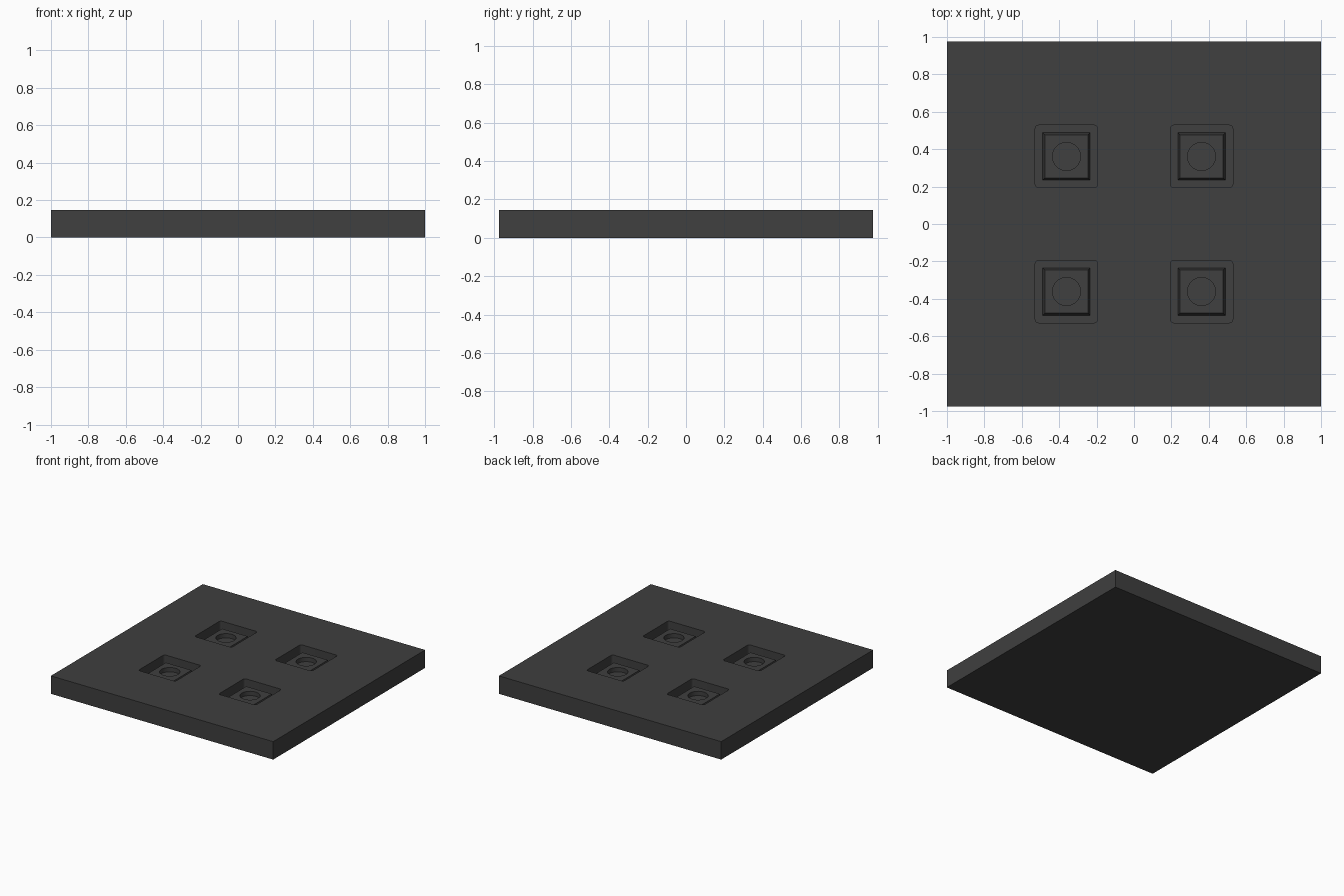
import bpy, bmesh, math
from mathutils import Matrix

if "Cube" in bpy.data.objects:
    bpy.data.objects.remove(bpy.data.objects["Cube"])

W, D, H = 2.0, 1.952, 0.146      # plate size
P = 0.361                        # socket offset from the centre
FLOOR, TOP = 0.06, 0.115         # socket floor, pedestal top
CENTRES = [(x, y) for x in (-P, P) for y in (-P, P)]

mat = bpy.data.materials.new("dark_grey")
mat.diffuse_color = (0.05, 0.05, 0.05, 1)
mat.use_nodes = True
mat.node_tree.nodes["Principled BSDF"].inputs["Base Color"].default_value = mat.diffuse_color


def make(name, bm):
    bmesh.ops.recalc_face_normals(bm, faces=bm.faces)
    me = bpy.data.meshes.new(name)
    bm.to_mesh(me)
    bm.free()
    ob = bpy.data.objects.new(name, me)
    bpy.context.collection.objects.link(ob)
    me.materials.append(mat)
    return ob


def box(bm, sx, sy, z0, z1, x=0, y=0):
    m = Matrix.Translation((x, y, (z0 + z1) / 2)) @ Matrix.Diagonal((sx, sy, z1 - z0, 1))
    return bmesh.ops.create_cube(bm, size=1, matrix=m)["verts"]


def cut(ob, cutter):
    mod = ob.modifiers.new("cut", "BOOLEAN")
    mod.operation, mod.solver, mod.object = "DIFFERENCE", "EXACT", cutter
    bpy.context.view_layer.objects.active = ob
    bpy.ops.object.modifier_apply(modifier=mod.name)
    bpy.data.objects.remove(cutter)


# plate
bm = bmesh.new()
box(bm, W, D, 0, H)
plate = make("plate", bm)

# four rounded square sockets
bm = bmesh.new()
for x, y in CENTRES:
    box(bm, 0.334, 0.334, FLOOR, H + 0.1, x, y)
upright = [e for e in bm.edges if abs(e.verts[0].co.z - e.verts[1].co.z) > 0.05]
bmesh.ops.bevel(bm, geom=upright, offset=0.018, segments=4, profile=0.5, affect="EDGES")
cut(plate, make("socket_cutter", bm))

# tapered pedestal in each socket, with a round hole in its top
for i, (x, y) in enumerate(CENTRES):
    bm = bmesh.new()
    m = Matrix.Translation((x, y, (FLOOR + TOP) / 2)) @ Matrix.Rotation(math.pi / 4, 4, "Z")
    bmesh.ops.create_cone(bm, cap_ends=True, segments=4, radius1=0.127 * math.sqrt(2),
                          radius2=0.115 * math.sqrt(2), depth=TOP - FLOOR, matrix=m)
    # keep the sides parallel to the plate edges
    v = bm.verts[:][0].co
    if min(abs(v.x - x), abs(v.y - y)) < 0.01:
        bmesh.ops.rotate(bm, verts=bm.verts, cent=(x, y, 0),
                         matrix=Matrix.Rotation(math.pi / 4, 3, "Z"))
    pedestal = make(f"pedestal_{i + 1}", bm)

    bm = bmesh.new()
    bmesh.ops.create_cone(bm, cap_ends=True, segments=32, radius1=0.075, radius2=0.075,
                          depth=0.2, matrix=Matrix.Translation((x, y, TOP - 0.035 + 0.1)))
    cut(pedestal, make("hole_cutter", bm))

# smooth curved walls, sharp edges
for ob in bpy.context.collection.objects:
    ob.select_set(True)
bpy.ops.object.shade_smooth_by_angle(angle=math.radians(30))
